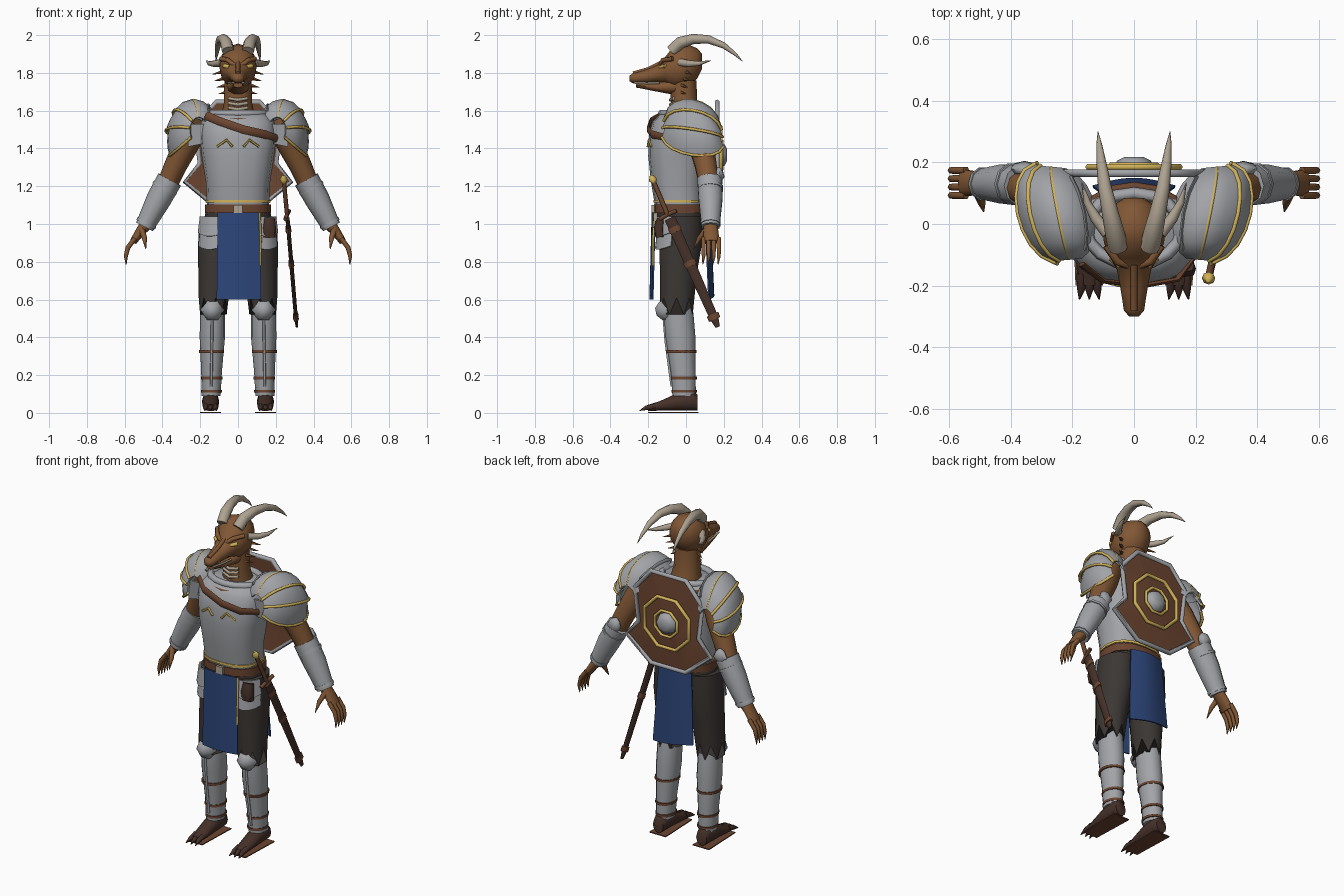
import bpy, bmesh, math
from mathutils import Vector

if "Cube" in bpy.data.objects:
    bpy.data.objects.remove(bpy.data.objects["Cube"])

X, Y, Z = Vector((1, 0, 0)), Vector((0, 1, 0)), Vector((0, 0, 1))


def material(name, rgb):
    m = bpy.data.materials.new(name)
    m.diffuse_color = (*rgb, 1)
    m.use_nodes = True
    m.node_tree.nodes["Principled BSDF"].inputs["Base Color"].default_value = m.diffuse_color
    return m


STEEL = material("steel", (0.36, 0.37, 0.39))
SKIN = material("scaly_skin", (0.22, 0.095, 0.035))
LEATHER = material("leather", (0.15, 0.06, 0.03))
DARK = material("dark_leather", (0.06, 0.03, 0.022))
GOLD = material("gold", (0.65, 0.45, 0.1))
BLUE = material("blue_cloth", (0.025, 0.06, 0.19))
CLOTH = material("trouser_cloth", (0.045, 0.038, 0.034))
HORN = material("horn", (0.42, 0.36, 0.28))


def finish(name, bm, mat, mirror):
    bmesh.ops.recalc_face_normals(bm, faces=bm.faces)
    me = bpy.data.meshes.new(name)
    bm.to_mesh(me)
    bm.free()
    me.shade_smooth()
    me.set_sharp_from_angle(angle=math.radians(62))
    ob = bpy.data.objects.new(name, me)
    bpy.context.collection.objects.link(ob)
    me.materials.append(mat)
    if mirror:
        ob.modifiers.new("mirror", 'MIRROR')
    return ob


def loft(name, pts, mat=STEEL, n=10, ref=Y, mirror=False, p=1, phase=0, axis=None, jag=0, closed=False):
    """Skin elliptical rings (x, y, z, ru, rv) along a path."""
    bm, rings = bmesh.new(), []
    c = [Vector(q[:3]) for q in pts]
    k = len(c)
    for i, q in enumerate(pts):
        if closed:
            t = c[(i + 1) % k] - c[i - 1]
        else:
            t = c[min(i + 1, k - 1)] - c[max(i - 1, 0)]
        t = (axis or t).normalized()
        u = ref.cross(t).normalized()
        v = t.cross(u)
        ring = []
        for j in range(n):
            a = phase + math.tau * j / n
            co, si = math.cos(a), math.sin(a)
            w = c[i] + u * q[3] * math.copysign(abs(co) ** p, co) + v * q[-1] * math.copysign(abs(si) ** p, si)
            if jag and i == k - 1 and j % 2:
                w.z -= jag
            ring.append(bm.verts.new(w))
        rings.append(ring)
    for i in range(k if closed else k - 1):
        a, b = rings[i], rings[(i + 1) % k]
        for j in range(n):
            bm.faces.new((a[j], a[(j + 1) % n], b[(j + 1) % n], b[j]))
    if not closed:
        bm.faces.new(rings[0])
        bm.faces.new(rings[-1])
    return finish(name, bm, mat, mirror)


def wire(name, pts, r, mat=STEEL, **kw):
    return loft(name, [(*q, r) for q in pts], mat, n=6, **kw)


def sheet(name, f, nu, nv, thick, mat=STEEL, mirror=False):
    """Thick surface from f(u, v) with u, v in 0..1."""
    bm = bmesh.new()
    g = [[bm.verts.new(f(i / nu, j / nv)) for j in range(nv + 1)] for i in range(nu + 1)]
    for i in range(nu):
        for j in range(nv):
            bm.faces.new((g[i][j], g[i + 1][j], g[i + 1][j + 1], g[i][j + 1]))
    bmesh.ops.recalc_face_normals(bm, faces=bm.faces)
    bmesh.ops.solidify(bm, geom=bm.faces[:], thickness=thick)
    return finish(name, bm, mat, mirror)


def band(name, x, y, z, rx, ry, h, mat=STEEL, **kw):
    return loft(name, [(x, y, z - h / 2, rx, ry), (x, y, z + h / 2, rx, ry)], mat, n=16, **kw)


# Head and jaws
loft("head", [(0, .085, 1.86, .03, .04), (0, .06, 1.85, .07, .08), (0, 0, 1.835, .1, .12), (0, -.06, 1.83, .098, .117),
              (0, -.11, 1.815, .078, .07), (0, -.15, 1.795, .055, .048), (0, -.22, 1.78, .042, .036),
              (0, -.28, 1.772, .033, .027), (0, -.3, 1.77, .016, .014)], SKIN, n=12, ref=Z, axis=-Y)
loft("lower_jaw", [(0, 0, 1.735, .065, .05), (0, -.09, 1.725, .06, .038), (0, -.18, 1.725, .042, .02),
                   (0, -.265, 1.735, .025, .013)], SKIN, n=10, ref=Z, axis=-Y)
loft("neck", [(0, .005, 1.54, .095, .09), (0, -.01, 1.64, .075, .07), (0, -.015, 1.76, .072, .07)], SKIN, n=12, axis=Z)
for i, z in enumerate((1.615, 1.64, 1.665)):
    wire(f"throat_scale_{i}", [(-.05, -.065, z), (0, -.083, z - .008), (.05, -.065, z)], .009, HORN)
wire("brow", [(.02, -.135, 1.84), (.055, -.122, 1.868), (.09, -.07, 1.875)], .013, SKIN, mirror=True)
wire("eye", [(.045, -.135, 1.83), (.075, -.11, 1.838)], .011, GOLD, mirror=True)
wire("nose_ridge", [(0, -.13, 1.855), (0, -.2, 1.82), (0, -.28, 1.797)], .012, SKIN, ref=Z)
wire("teeth", [(.05, -.14, 1.747), (.038, -.21, 1.745), (.026, -.275, 1.748)], .006, HORN, ref=Z, mirror=True)
for i in range(4):
    z, x = 1.7 + .035 * i, .055 + .01 * i
    loft(f"jaw_spike_{i}", [(x, -.03 + .01 * i, z, .011), (x + .05, .01 * i, z - .012, .001)], SKIN, n=5, mirror=True)

# Horns
loft("large_horn", [(.052, -.075, 1.915, .033), (.062, -.03, 1.96, .032), (.078, .04, 1.98, .027), (.095, .12, 1.977, .022),
                    (.106, .2, 1.945, .016), (.113, .26, 1.9, .009), (.117, .3, 1.86, .001)], HORN, n=8, ref=X, mirror=True)
loft("side_horn", [(.085, -.03, 1.855, .021), (.125, .02, 1.848, .018), (.152, .07, 1.85, .012), (.17, .135, 1.866, .001)],
     HORN, n=8, ref=Z, mirror=True)

# Breastplate, collar and straps
loft("breastplate", [(0, -.035, 1.1, .165, .13), (0, -.045, 1.22, .17, .14), (0, -.045, 1.36, .192, .155),
                     (0, -.04, 1.46, .203, .157), (0, -.03, 1.54, .195, .148), (0, -.015, 1.585, .16, .12)],
     n=16, axis=Z, p=.8)
for i, (z, rx, ry) in enumerate(((1.585, .155, .115), (1.55, .178, .138))):
    ring = [(rx * math.cos(a), -.015 + ry * math.sin(a), z) for a in (math.tau * k / 16 for k in range(16))]
    wire(("collar", "collar_strap")[i], ring, (.02, .014)[i], (STEEL, LEATHER)[i], ref=Z, closed=True)
loft("chest_strap", [(q[0], q[1], q[2], .022, .009) for q in
                     ((-.17, -.13, 1.575), (-.1, -.185, 1.545), (.03, -.2, 1.5), (.14, -.18, 1.475), (.205, -.09, 1.45))], LEATHER, n=6)
wire("chest_emblem", [(.03, -.202, 1.41), (.06, -.196, 1.445), (.11, -.182, 1.41)], .007, GOLD, mirror=True)
band("waist_trim", 0, -.035, 1.12, .172, .138, .014, GOLD, p=.8)
band("belt", 0, -.03, 1.08, .176, .14, .045, LEATHER, p=.8)
loft("belt_buckle", [(0, -.16, 1.08, .032, .03), (0, -.182, 1.08, .032, .03)], HORN, n=4, ref=Z, phase=math.pi / 4)
loft("hips", [(0, -.03, 1.07, .17, .13), (0, -.03, .98, .19, .125), (0, -.03, .9, .15, .1)], CLOTH, n=14, axis=Z, p=.8)


# Layered shoulder guards, fanned plates with gilded edges
def shoulder(a, b, s0, s1):
    def f(u, v):
        ph, th = math.radians(a + (b - a) * u), math.radians(-76 + 152 * v)
        s = s0 + (s1 - s0) * u
        c = math.cos(th) ** .7
        y = .15 * s * math.sin(th)
        return Vector((.235 + .13 * s * math.cos(ph) * c + .2 * y, .035 + y, 1.475 + .18 * s * math.sin(ph) * c - .15 * y))
    return f


for i, plate in enumerate(((155, 42, 1, 1.06), (58, 8, .96, 1.1), (25, -33, .96, 1.12))):
    f = shoulder(*plate)
    sheet(f"shoulder_plate_{i}", f, 5, 8, .01, mirror=True)
    wire(f"shoulder_trim_{i}", [f(1, k / 8) for k in range(9)], .008, GOLD, ref=X, mirror=True)
rim = shoulder(125, 125, 1, 1)
loft("neck_guard_ridge", [(*rim(0, k / 6), .015, .006) for k in range(1, 6)], ref=X, n=6, mirror=True)
f = shoulder(85, 85, 1.01, 1.01)
wire("shoulder_seam", [f(0, k / 8) for k in range(9)], .006, GOLD, ref=X, mirror=True)
sheet("armpit_plate", lambda u, v: Vector((.165 + .1 * u, -.095 + .012 * v, 1.53 - .1 * v - .02 * u * v)), 2, 2, .01, mirror=True)

# Arms, vambraces and clawed hands
loft("upper_arm", [(.215, .045, 1.54, .07), (.275, .08, 1.42, .068), (.33, .105, 1.31, .06), (.37, .12, 1.22, .055)], SKIN, mirror=True)
loft("vambrace", [(.362, .125, 1.235, .068), (.42, .13, 1.13, .066), (.495, .13, .985, .05)], n=10, mirror=True)
for i, (x, z, r) in enumerate(((.385, 1.195, .07), (.482, 1.01, .056))):
    loft(f"vambrace_band_{i}", [(x, .13, z, r), (x + .007, .13, z - .013, r)], n=10, mirror=True)
loft("elbow_guard", [(.35, .165, 1.225, .02), (.355, .18, 1.255, .045, .025), (.35, .175, 1.285, .03, .018), (.345, .17, 1.3, .005)], n=8, mirror=True)
loft("palm", [(.485, .13, 1.0, .034, .038), (.525, .132, .95, .024, .042), (.555, .134, .905, .019, .046)], SKIN, mirror=True)
for i in range(4):
    y = .093 + .027 * i
    loft(f"finger_{i}", [(.545, y, .925, .013), (.583, y, .875, .013), (.594, y, .83, .011), (.592, y - .004, .785, .002)],
         SKIN, n=6, mirror=True)
loft("thumb", [(.51, .105, .97, .017), (.495, .07, .925, .014), (.488, .04, .868, .002)], SKIN, n=6, mirror=True)

# Legs, ragged trousers and greaves
loft("trouser_leg", [(.103, -.03, 1.04, .1, .12), (.112, -.03, .88, .1, .115), (.122, -.04, .74, .088, .1), (.134, -.05, .61, .074, .088)],
     CLOTH, n=14, axis=Z, jag=.09, mirror=True)
loft("greave", [(.136, -.045, .63, .06, .07), (.135, -.04, .52, .066, .08), (.136, -.03, .4, .067, .08),
                (.14, -.015, .22, .055, .066), (.142, -.01, .09, .05, .062)], n=12, axis=Z, mirror=True)
loft("knee_guard", [(.135, -.1, .545, .062, .065), (.135, -.135, .54, .05, .055), (.135, -.16, .535, .018, .022)], n=6, ref=Z, mirror=True)
wire("greave_ridge", [(.137, -.118, .5), (.138, -.108, .38), (.142, -.076, .14)], .007, mirror=True)
for i, (y, z, rx, ry) in enumerate(((-.025, .325, .067, .08), (-.012, .185, .057, .069), (-.01, .115, .055, .067))):
    band(f"greave_strap_{i}", .14, y, z, rx, ry, .014, LEATHER, mirror=True)
loft("foot", [(.145, .06, .055, .035, .045), (.145, .03, .065, .045, .055), (.145, -.06, .055, .045, .045),
              (.145, -.14, .037, .042, .026), (.145, -.2, .026, .034, .018)], DARK, n=10, ref=Z, axis=-Y, mirror=True)
for i in range(3):
    x = .119 + .026 * i
    loft(f"toe_{i}", [(x, -.16, .037, .016), (x, -.21, .027, .014), (x + .006 * (i - 1), -.245, .012, .002)], DARK, n=6, ref=Z, mirror=True)
sheet("sole", lambda u, v: Vector((.145 + (u - .5) * (.09 + .02 * v), -.2 + .265 * v, .006)), 1, 1, .006, LEATHER, mirror=True)

# Tabard panels, hip plates and pouch
sheet("front_tabard", lambda u, v: Vector((-.108 + .225 * u + .01 * v * (u - .5), -.168 - .012 * v - .014 * math.sin(math.pi * u),
                                          1.06 - .46 * v)), 8, 6, .008, BLUE)
sheet("rear_tabard", lambda u, v: Vector(((u - .5) * (.22 + .05 * v), .105 + .02 * v + .025 * math.sin(math.pi * u),
                                         1.06 - (.46 - .04 * (1 - u)) * v)), 8, 6, .008, BLUE)
wire("hanging_cord", [(.115, -.165, 1.06), (.12, -.175, .92), (.118, -.175, .78)], .006, GOLD)


def tasset(z0, z1, r):
    def f(u, v):
        a, s = math.radians(-110 + 90 * u), r + .012 * v
        return Vector((.108 + s * math.cos(a), -.035 + (s + .02) * math.sin(a), z0 + (z1 - z0) * v - .02 * v * math.sin(math.pi * u)))
    return f


sheet("upper_hip_plate", tasset(1.04, .955, .1), 5, 2, .009, mirror=True)
sheet("lower_hip_plate", tasset(.975, .885, .097), 5, 2, .009, mirror=True)
loft("belt_pouch", [(.165, -.14, .93, .034, .022), (.165, -.145, .98, .036, .026), (.165, -.135, 1.03, .03, .02)], DARK, n=8, p=.6)

# Sheathed sword
loft("scabbard", [(.262, -.085, 1.03, .03, .011), (.285, .035, .76, .028, .011), (.307, .15, .5, .023, .01), (.312, .168, .455, .012, .006)],
     DARK, n=8, ref=X)
for i, s in enumerate((.08, .4, .9)):
    c = Vector((.262, -.085, 1.03)).lerp(Vector((.31, .165, .465)), s)
    d = Vector((.002, .012, -.026))
    loft(f"scabbard_band_{i}", [(*c, .033, .015), (*(c + d), .033, .015)], LEATHER, n=8, ref=X)
wire("sword_guard", [(.25, -.14, 1.025), (.26, -.098, 1.05), (.27, -.05, 1.07)], .011, LEATHER, ref=X)
wire("sword_grip", [(.26, -.098, 1.05), (.25, -.14, 1.15), (.243, -.172, 1.225)], .013, LEATHER, ref=X)
loft("sword_pommel", [(.244, -.168, 1.215, .01), (.242, -.176, 1.235, .022), (.24, -.184, 1.258, .008)], GOLD, n=8, ref=X)

# Waisted shield on the back, with notched sides and raised centre
half = ((.115, 1.645), (.225, 1.52), (.2, 1.32), (.28, 1.225), (.115, 1.09))
outline = [Vector((x, .165, z)) for x, z in half] + [Vector((-x, .165, z)) for x, z in reversed(half)]
sheet("shield_board", lambda u, v: outline[round(u * 10) % 10].lerp(Vector((0, .185, 1.365)), v * .8), 10, 2, .012, LEATHER)
wire("shield_rim", outline, .014, ref=Y, closed=True)
for name, r, y, w in (("shield_gold_ring", .16, .185, .011), ("shield_inner_ring", .08, .192, .009)):
    wire(name, [(r * math.cos(a), y, 1.365 + r * math.sin(a)) for a in (math.tau * (k + .5) / 8 for k in range(8))], w, GOLD, ref=Y, closed=True)
loft("shield_boss", [(0, .17, 1.365, .068), (0, .205, 1.365, .055), (0, .218, 1.365, .03)], n=8, ref=Z, axis=Y)
